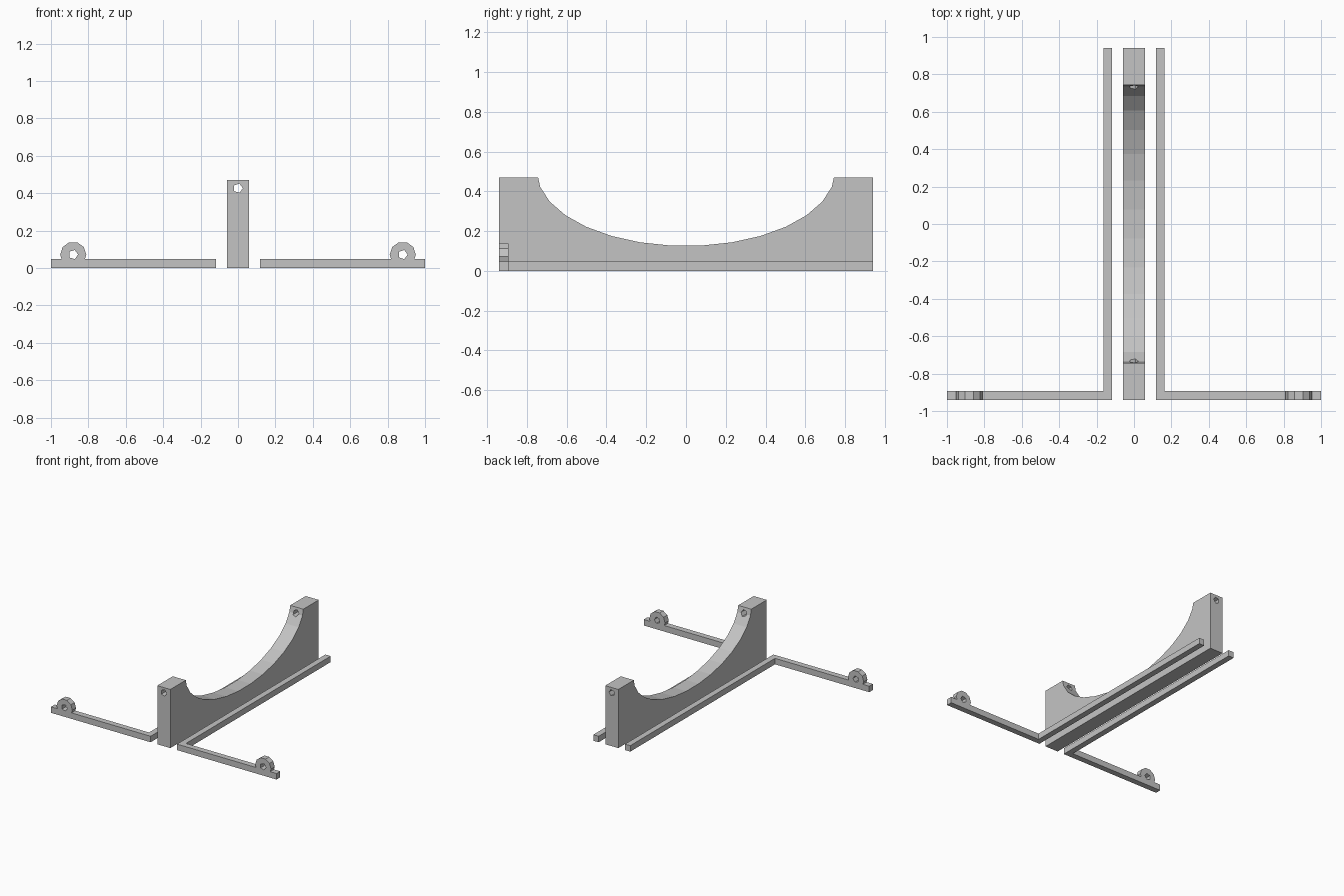
import bpy, bmesh
from math import sin, cos, pi, radians
from mathutils import Vector

cube = bpy.data.objects.get("Cube")
if cube:
    bpy.data.objects.remove(cube, do_unlink=True)

grey = bpy.data.materials.new("plain grey")
grey.use_nodes = True
colour = (0.55, 0.55, 0.55, 1)
grey.diffuse_color = colour
grey.node_tree.nodes["Principled BSDF"].inputs["Base Color"].default_value = colour

FRONT, BACK = -0.94, 0.94
BAR = 0.047  # bar thickness


def extrude(name, outline, direction):
    """Solid made by sweeping a closed outline along a direction."""
    bm = bmesh.new()
    face = bm.faces.new([bm.verts.new(p) for p in outline])
    swept = bmesh.ops.extrude_face_region(bm, geom=[face])["geom"]
    moved = [g for g in swept if isinstance(g, bmesh.types.BMVert)]
    bmesh.ops.translate(bm, verts=moved, vec=Vector(direction))
    bmesh.ops.recalc_face_normals(bm, faces=bm.faces)
    mesh = bpy.data.meshes.new(name)
    bm.to_mesh(mesh)
    bm.free()
    mesh.materials.append(grey)
    obj = bpy.data.objects.new(name, mesh)
    bpy.context.collection.objects.link(obj)
    return obj


def rod(name, x, z, radius, sides, y0, y1):
    """Polygonal rod lying along y."""
    ring = [(x + radius * cos(2 * pi * i / sides), y0,
             z + radius * sin(2 * pi * i / sides)) for i in range(sides)]
    return extrude(name, ring, (0, y1 - y0, 0))


def combine(target, tool, operation):
    """Apply a boolean and remove its helper."""
    tool.hide_render = True
    mod = target.modifiers.new("combine", "BOOLEAN")
    mod.operation, mod.solver, mod.object = operation, "EXACT", tool
    bpy.context.view_layer.objects.active = target
    bpy.ops.object.modifier_apply(modifier=mod.name)
    bpy.data.objects.remove(tool, do_unlink=True)


# Central cradle: block with a scooped elliptical saddle
HALF, TOP = 0.058, 0.47
scoop = [(0.75 * sin(radians(a)), 0.5 - 0.375 * cos(radians(a)))
         for a in range(78, -79, -12)]
profile = [(FRONT, 0), (BACK, 0), (BACK, TOP), (0.744, TOP)]
profile += scoop + [(-0.744, TOP), (FRONT, TOP)]
cradle = extrude("cradle", [(-HALF, y, z) for y, z in profile], (2 * HALF, 0, 0))
combine(cradle, rod("cradle_hole", 0, 0.427, 0.026, 5, -1, 1), "DIFFERENCE")

# L-shaped rails on both sides, each with a pierced round lug
INNER = 0.117
for side, label in ((1, "left"), (-1, "right")):
    corners = [(INNER, FRONT), (1, FRONT), (1, FRONT + BAR),
               (INNER + BAR, FRONT + BAR), (INNER + BAR, BACK), (INNER, BACK)]
    rail = extrude(label + "_rail", [(side * x, y, 0) for x, y in corners],
                   (0, 0, 0.048))
    x = side * 0.881
    lug = rod(label + "_lug", x, 0.071, 0.07, 10, FRONT, FRONT + BAR)
    combine(rail, lug, "UNION")
    combine(rail, rod(label + "_hole", x, 0.072, 0.026, 5, -1, -0.8), "DIFFERENCE")
